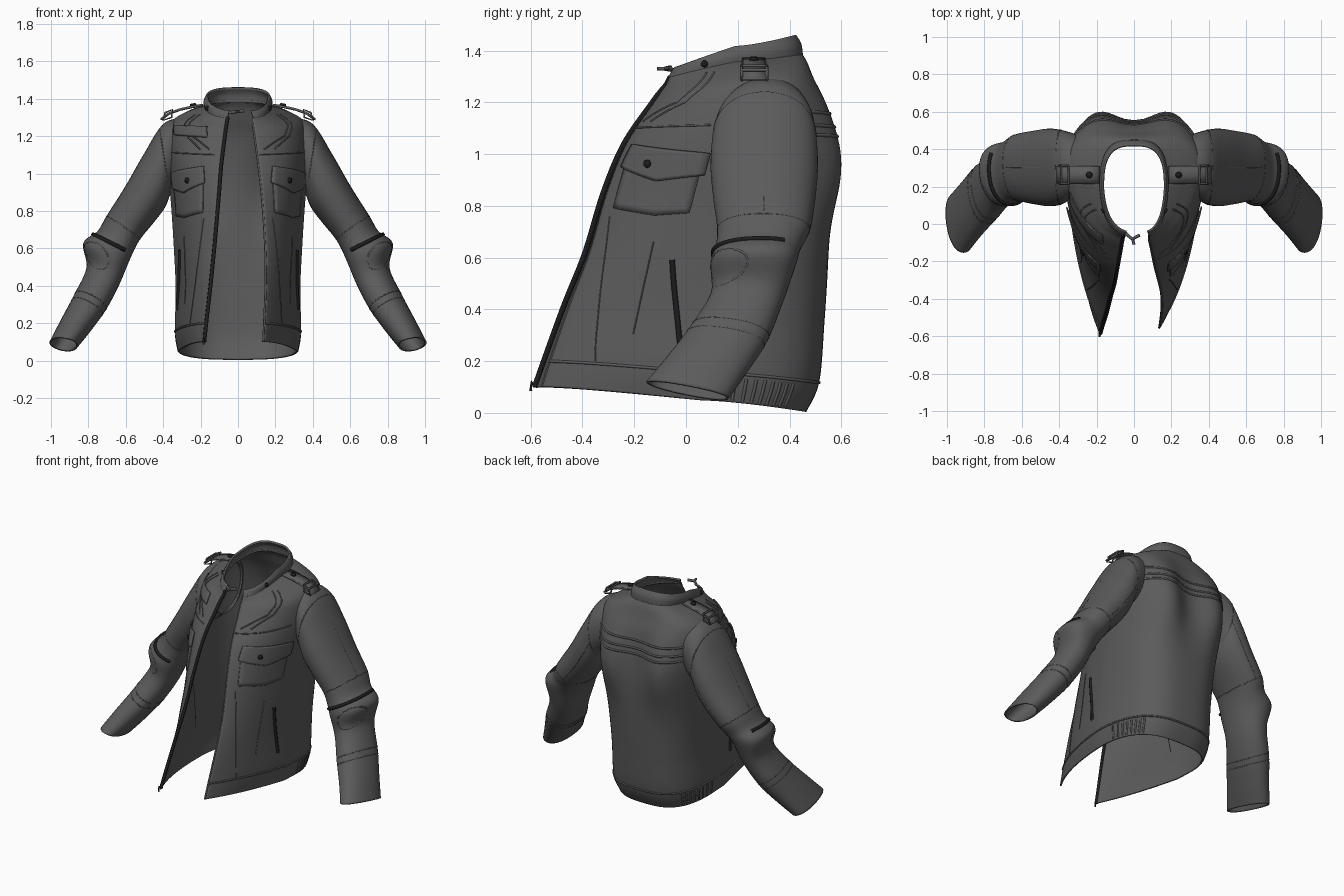
import bpy, bmesh, math
from mathutils import Vector

if "Cube" in bpy.data.objects:
    bpy.data.objects.remove(bpy.data.objects["Cube"], do_unlink=True)

def material(name, value):
    m = bpy.data.materials.new(name)
    m.use_nodes = True
    m.diffuse_color = (value, value, value, 1)
    bsdf = m.node_tree.nodes["Principled BSDF"]
    bsdf.inputs["Base Color"].default_value = (value, value, value, 1)
    bsdf.inputs["Roughness"].default_value = 0.7
    return m

LEATHER = material("grey leather", 0.105)
DARK = material("black zip", 0.012)

def spline(rows, t):
    """Smooth interpolation through rows of numbers, t from 0 to 1."""
    s = min(max(t, 0), 1) * (len(rows) - 1)
    i = min(int(s), len(rows) - 2)
    f = s - i
    a, b, c, d = (rows[min(max(i + k, 0), len(rows) - 1)] for k in (-1, 0, 1, 2))
    return [q + f * ((r - p) / 2 + f * (p - 2.5 * q + 2 * r - w / 2 + f * (1.5 * (q - r) + (w - p) / 2)))
            for p, q, r, w in zip(a, b, c, d)]

def add_mesh(name, me, mat):
    ob = bpy.data.objects.new(name, me)
    bpy.context.collection.objects.link(ob)
    me.materials.clear()
    me.materials.append(mat)
    me.shade_smooth()
    return ob

def sheet(name, grid, mat, thick, centre=(0, 0.15, 0.7), wrap=False):
    """Quad grid made into a thin cloth sheet."""
    bm = bmesh.new()
    vs = [[bm.verts.new(p) for p in row] for row in grid]
    n = len(grid[0])
    for r0, r1 in zip(vs, vs[1:]):
        for j in range(n if wrap else n - 1):
            k = (j + 1) % n
            bm.faces.new((r0[j], r0[k], r1[k], r1[j]))
    bm.normal_update()
    if sum((f.calc_center_median() - Vector(centre)).dot(f.normal) * f.calc_area() for f in bm.faces) < 0:
        bmesh.ops.reverse_faces(bm, faces=bm.faces[:])
    me = bpy.data.meshes.new(name)
    bm.to_mesh(me)
    bm.free()
    ob = add_mesh(name, me, mat)
    mod = ob.modifiers.new("cloth", 'SOLIDIFY')
    mod.thickness, mod.offset = thick, 0
    return ob

def cord(name, pts, radius=0.005, mat=LEATHER, cyclic=False):
    """Thin round cord through points, used for seams, piping and zips."""
    cu = bpy.data.curves.new(name, 'CURVE')
    cu.dimensions, cu.bevel_depth, cu.bevel_resolution = '3D', radius, 1
    sp = cu.splines.new('POLY')
    sp.points.add(len(pts) - 1)
    for q, p in zip(sp.points, pts):
        q.co = (*p, 1)
    sp.use_cyclic_u = cyclic
    tmp = bpy.data.objects.new(name + "_path", cu)
    me = bpy.data.meshes.new_from_object(tmp)
    bpy.data.objects.remove(tmp)
    me.name = name
    return add_mesh(name, me, mat)

def disc(name, p, n, r, mat):
    bm = bmesh.new()
    rot = n.to_track_quat('Z', 'Y').to_matrix().to_4x4()
    rot.translation = p
    bmesh.ops.create_cone(bm, cap_ends=True, segments=16, radius1=r, radius2=r * 0.8, depth=0.012, matrix=rot)
    me = bpy.data.meshes.new(name)
    bm.to_mesh(me)
    bm.free()
    add_mesh(name, me, mat)

# Body sections, hem to neck: left edge x, right edge x, edge y, edge z,
# half width, side y, side z, back y, back z, front roundness
BODY = [(.135, .18, -.585, .10, .315, .05, .05, .46, .006, .35),
        (.14, .17, -.55, .20, .332, .05, .16, .51, .12, .35),
        (.148, .145, -.47, .42, .328, .08, .38, .53, .35, .4),
        (.145, .125, -.39, .62, .338, .12, .6, .545, .6, .5),
        (.13, .105, -.32, .85, .352, .18, .82, .55, .85, .6),
        (.11, .09, -.24, 1.04, .37, .24, 1.04, .535, 1.06, .7),
        (.088, .07, -.13, 1.2, .37, .27, 1.2, .515, 1.2, .7),
        (.082, .065, -.1, 1.24, .345, .28, 1.28, .485, 1.29, .7),
        (.08, .06, -.075, 1.27, .26, .24, 1.33, .465, 1.35, .7),
        (.08, .055, -.06, 1.3, .175, .19, 1.355, .445, 1.385, .75)]
COLLAR = [BODY[-1], (.075, .05, -.05, 1.32, .178, .19, 1.385, .44, 1.425, .75),
          (.07, .04, -.04, 1.333, .165, .19, 1.415, .42, 1.458, .75)]

def section(rows, side, u, v):
    """u runs 0 front edge, .5 side, 1 back centre; v runs upwards."""
    xl, xr, yf, zf, w, ys, zs, yb, zb, k = spline(rows, v)
    xf = xl if side > 0 else xr
    if side > 0 and rows is BODY:
        yf += .03 * (1 - v)
    if u < .5:
        t = u * 2
        mx, my = (xf + w) / 2, (yf + ys) / 2
        cx, cy = mx + k * (w - mx), my + k * (yf - my)
        x = (1 - t) ** 2 * xf + 2 * t * (1 - t) * cx + t * t * w
        y = (1 - t) ** 2 * yf + 2 * t * (1 - t) * cy + t * t * ys
        z = zf + (zs - zf) * t ** 1.7
    else:
        a = (u - .5) * math.pi
        x = w * max(math.cos(a), 0) ** .7
        y = ys + (yb - ys) * math.sin(a) ** .7
        z = zs + (zb - zs) * math.sin(a)
        y += .08 * math.exp(-((z - .98) / .24) ** 2) * math.sin(math.pi * min(x / .44, 1)) ** 2 * math.sin(a)
    return Vector((side * x, y, z))

def body(side, u, v, lift=0.0):
    p = section(BODY, side, u, v)
    if lift:
        e = .004
        du = section(BODY, side, min(u + e, 1), v) - section(BODY, side, max(u - e, 0), v)
        dv = section(BODY, side, u, min(v + e, 1)) - section(BODY, side, u, max(v - e, 0))
        n = du.cross(dv).normalized()
        if n.dot(p - Vector((0, .15, .7))) < 0:
            n = -n
        p = p + n * lift
    return p

def wrap_rows(rows, nv, nu):
    us = [i / nu for i in range(nu + 1)]
    return [[section(rows, 1, u, j / nv) for u in us] + [section(rows, -1, u, j / nv) for u in us[-2::-1]]
            for j in range(nv + 1)]

sheet("jacket_body", wrap_rows(BODY, 70, 48), LEATHER, 0.01)
sheet("collar", wrap_rows(COLLAR, 8, 48), LEATHER, 0.012, (0, .19, 1.35))

# Search table that finds the front half of the body by height and one coordinate
TABLE = {s: [(body(s, i / 120, j / 120), i / 120, j / 120) for i in range(66) for j in range(121)] for s in (1, -1)}

def locate(side, a, z, axis=1):
    best = min(TABLE[side], key=lambda q: (abs(q[0][0]) - a if axis == 0 else q[0][1] - a) ** 2 + (q[0][2] - z) ** 2)
    return best[1], best[2]

def along(line, t):
    s = t * (len(line) - 1)
    i = min(int(s), len(line) - 2)
    f = s - i
    return [p + (q - p) * f for p, q in zip(line[i], line[i + 1])]

def patch(name, side, top, bottom, lift, axis=1):
    """Cloth piece with a stitched rim lying on the body between a top and a bottom line."""
    lines = [[locate(side, a, z, axis) for a, z in ln] for ln in (top, bottom)]
    def at(s, t):
        (u0, v0), (u1, v1) = along(lines[0], s), along(lines[1], s)
        return body(side, u0 + (u1 - u0) * t, v0 + (v1 - v0) * t, lift)
    n = 12
    sheet(name, [[at(i / n, j / n) for i in range(n + 1)] for j in range(n + 1)], LEATHER, 0.008)
    edge = [at(i / n, 0) for i in range(n)] + [at(1, j / n) for j in range(n)]
    edge += [at(1 - i / n, 1) for i in range(n)] + [at(0, 1 - j / n) for j in range(n)]
    cord(name + "_stitch", edge, 0.004, LEATHER, True)

def seam(name, side, pts, radius=0.004, mat=LEATHER, lift=0.005):
    uv = [locate(side, a, z) for a, z in pts]
    cord(name, [body(side, *along(uv, i / 24), lift) for i in range(25)], radius, mat)

# Sleeve sections, shoulder to wrist: outer x, z, inner x, z, front y, back y, slant down, slant out
SLEEVE = [(.28, 1.295, .31, .94, .17, .47, 0, 0), (.395, 1.262, .36, .90, .115, .495, 0, 0),
          (.50, 1.10, .395, .82, .10, .505, 0, 0), (.60, .925, .455, .74, .11, .495, 0, 0),
          (.695, .775, .525, .655, .125, .475, 0, .01), (.745, .69, .56, .595, .12, .44, 0, .015),
          (.82, .625, .59, .53, .10, .42, 0, .02), (.8, .5, .65, .39, .10, .37, .01, .025),
          (.87, .35, .72, .26, .02, .31, .02, .025), (.94, .22, .80, .15, -.07, .23, .025, .02),
          (1.0, .105, .865, .07, -.15, .16, .03, .02)]

def sleeve(side, a, v, lift=0.0):
    """a is the turn around the arm: 0 outer, .25 front, .5 inner, .75 back."""
    ox, oz, ix, iz, y0, y1, down, out = spline(SLEEVE, v)
    c, s = math.cos(a * math.tau), math.sin(a * math.tau)
    c, s = (math.copysign(abs(q) ** .9, q) for q in (c, s))
    mid = Vector(((ox + ix) / 2, (y0 + y1) / 2, (oz + iz) / 2))
    d = Vector(((ox - ix) / 2 * c - out * s, (y0 - y1) / 2 * s, (oz - iz) / 2 * c + down * s))
    p = mid + d + d.normalized() * lift
    return Vector((side * p.x, p.y, p.z))

for side, tag in ((1, "left"), (-1, "right")):
    # Sleeve with rings, zip strip, elbow pad and long seams
    sheet(tag + "_sleeve", [[sleeve(side, i / 40, j / 70) for i in range(40)] for j in range(71)],
          LEATHER, 0.01, (side * .65, .25, .65), True)
    for v in (.12, .405, .79, .815):
        cord(tag + "_sleeve_ring", [sleeve(side, i / 40, v, .003) for i in range(40)], 0.004, LEATHER, True)
    cord(tag + "_elbow_zip", [sleeve(side, -.1 + .43 * i / 24, .525 + .02 * i / 24, .006) for i in range(25)],
         0.011, DARK)
    cord(tag + "_elbow_pad", [sleeve(side, .13 + .12 * math.cos(t * .2), .64 + .06 * math.sin(t * .2), .002)
                              for t in range(31)], 0.005)
    for a in (.0, .72):
        cord(tag + "_sleeve_seam", [sleeve(side, a, .12 + .28 * i / 24, .003) for i in range(25)], 0.003)

    # Chest pocket with pointed flap and button
    patch(tag + "_pocket", side, [(-.21, 1.0), (.07, .98)], [(-.275, .8), (-.12, .77), (.015, .78)], 0.007)
    patch(tag + "_pocket_flap", side, [(-.2, 1.03), (.09, 1.0)], [(-.24, .955), (-.11, .9), (.07, .92)], 0.014)
    u, v = locate(side, -.14, .96)
    p = body(side, u, v, .02)
    disc(tag + "_pocket_button", p, p - body(side, u, v), 0.017, DARK)

    # Chest, lapel, front panel and hem seams
    seam(tag + "_chest_seam", side, [(-.19, 1.105), (.1, 1.11)])
    for shift in (0, .03):
        seam(tag + "_lapel_seam", side, [(.08 + shift, 1.31), (-.03 + shift, 1.2), (-.16 + shift, 1.12)])
    seam(tag + "_front_panel_seam", side, [(-.29, .76), (-.35, .2)], 0.003)
    seam(tag + "_side_panel_seam", side, [(-.12, .66), (-.2, .3)], 0.003)
    seam(tag + "_hand_pocket_zip", side, [(-.055, .59), (-.02, .27)], 0.012, DARK)
    cord(tag + "_hem_seam", [body(side, i / 48, .11, .005) for i in range(49)], 0.006)
    for i in range(8):
        u = .56 + .028 * i
        cord(tag + "_hem_rib", [body(side, u, .015 + .085 * j / 6, .003) for j in range(7)], 0.007)

    # Back yoke piping, collar seam and collar snap
    for v in (.575, .6, .64):
        cord(tag + "_yoke_piping", [body(side, .62 + .38 * i / 24, v - .02 * i / 24, .004) for i in range(25)], 0.007)
    cord(tag + "_collar_seam", [section(COLLAR, side, i / 48, .03) for i in range(49)], 0.008)
    p = section(COLLAR, side, .34, .4)
    disc(tag + "_collar_snap", p + Vector((side * .008, -.003, 0)), Vector((side, -.4, 0)), 0.014, DARK)

    # Shoulder strap with belt loop and button
    path = [(.19, 1.366), (.25, 1.355), (.31, 1.342), (.37, 1.32), (.41, 1.29)]
    strap = [[(side * x, y, z) for x, z in path] for y in (.22, .262, .305)]
    sheet(tag + "_shoulder_strap", strap, LEATHER, 0.014)
    cord(tag + "_strap_edge", strap[0] + strap[-1][::-1], 0.006, LEATHER, True)
    loop = [(.355, 1.30), (.35, 1.342), (.39, 1.325), (.4, 1.285)]
    for y in (.215, .312):
        cord(tag + "_strap_loop_side", [(side * x, y, z) for x, z in loop], 0.006, LEATHER, True)
    for x, z in loop[1:3]:
        cord(tag + "_strap_loop_bar", [(side * x, .215, z), (side * x, .312, z)], 0.006)
    disc(tag + "_strap_button", Vector((side * .24, .262, 1.369)), Vector((side * .2, 0, 1)), 0.018, DARK)

# Name patch on the right chest
patch("chest_patch", -1, [(.165, 1.245), (.335, 1.25)], [(.165, 1.195), (.335, 1.205)], 0.008, 0)

# Main zip along the right front edge, placket on the left, pull tab and top stop
cord("main_zip", [body(-1, 0, i / 60) for i in range(61)], 0.011, DARK)
cord("left_placket", [body(1, 0, i / 60) for i in range(61)], 0.006)
tip = body(-1, 0, 0)
cord("zip_pull", [tip, tip + Vector((-.005, -.012, .02)), tip + Vector((-.005, -.015, -.015))], 0.006, DARK)
cord("zip_top_stop", [(-.045, -.05, 1.325), (-.01, -.08, 1.33), (.03, -.06, 1.335)], 0.009)
cord("zip_top_tab", [(-.01, -.07, 1.33), (0, -.11, 1.33)], 0.008)
